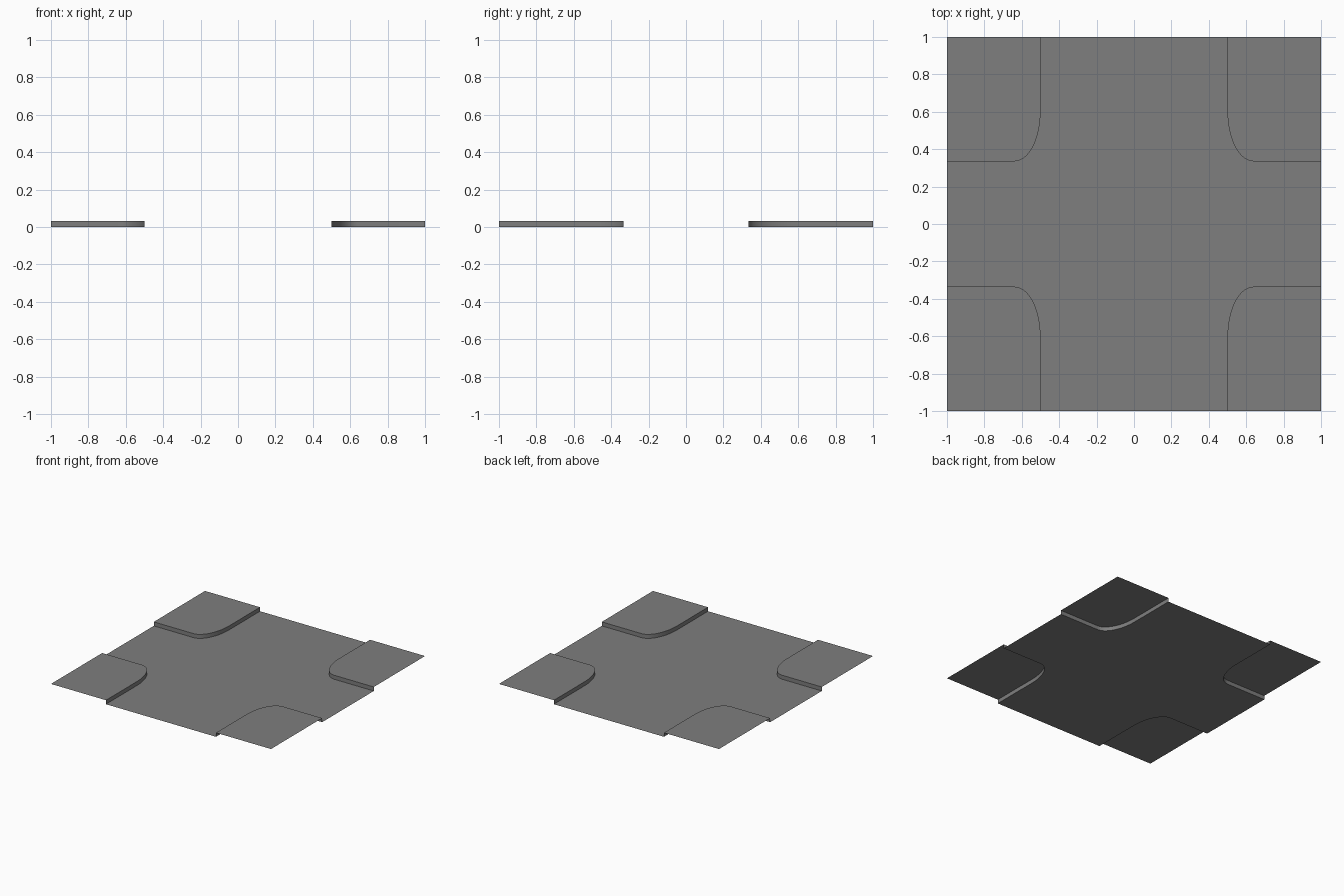
import bpy
import bmesh
from math import sin, cos, pi

default = bpy.data.objects.get("Cube")
if default:
    bpy.data.objects.remove(default, do_unlink=True)

HALF = 1.0            # half the tile side
ROAD_X = 0.5          # half width of the road running along y
ROAD_Y = 0.335        # half width of the road running along x
BEND_X, BEND_Y = 0.14, 0.265   # radii of the rounded kerb
KERB = 0.033          # kerb height
STEPS = 14

grey = bpy.data.materials.new("asphalt grey")
grey.use_nodes = True
colour = (0.21, 0.21, 0.21, 1.0)
grey.diffuse_color = colour
grey.node_tree.nodes["Principled BSDF"].inputs["Base Color"].default_value = colour


def kerb_line(sx, sy):
    """Kerb outline of one corner, with the road on its left-hand side."""
    pts = [(HALF, ROAD_Y)]
    for i in range(STEPS + 1):
        a = pi / 2 * i / STEPS
        pts.append((ROAD_X + BEND_X * (1 - sin(a)),
                    ROAD_Y + BEND_Y * (1 - cos(a))))
    pts.append((ROAD_X, HALF))
    pts = [(sx * x, sy * y) for x, y in pts]
    return pts if sx * sy > 0 else pts[::-1]


def add_object(name, bm, smooth=False):
    for f in bm.faces:
        f.smooth = smooth
    mesh = bpy.data.meshes.new(name)
    bm.to_mesh(mesh)
    bm.free()
    mesh.materials.append(grey)
    obj = bpy.data.objects.new(name, mesh)
    bpy.context.collection.objects.link(obj)


def add_sheet(name, outline, z):
    bm = bmesh.new()
    bm.faces.new([bm.verts.new((x, y, z)) for x, y in outline])
    bmesh.ops.triangulate(bm, faces=bm.faces[:])
    add_object(name, bm)


def add_kerb(name, line):
    bm = bmesh.new()
    low = [bm.verts.new((x, y, 0)) for x, y in line]
    top = [bm.verts.new((x, y, KERB)) for x, y in line]
    for i in range(len(line) - 1):
        bm.faces.new((low[i], top[i], top[i + 1], low[i + 1]))
    add_object(name, bm, smooth=True)


# Corners in counter-clockwise order
corners = {"back_left": (1, 1), "back_right": (-1, 1),
           "front_right": (-1, -1), "front_left": (1, -1)}

# Raised pavement corners and their kerb walls
road_outline = []
for name, (sx, sy) in corners.items():
    line = kerb_line(sx, sy)
    road_outline += line
    add_kerb(name + "_kerb", line)
    add_sheet(name + "_pavement", line[::-1] + [(sx * HALF, sy * HALF)], KERB)

# Crossroads surface between the kerbs
add_sheet("road_surface", road_outline, 0)
